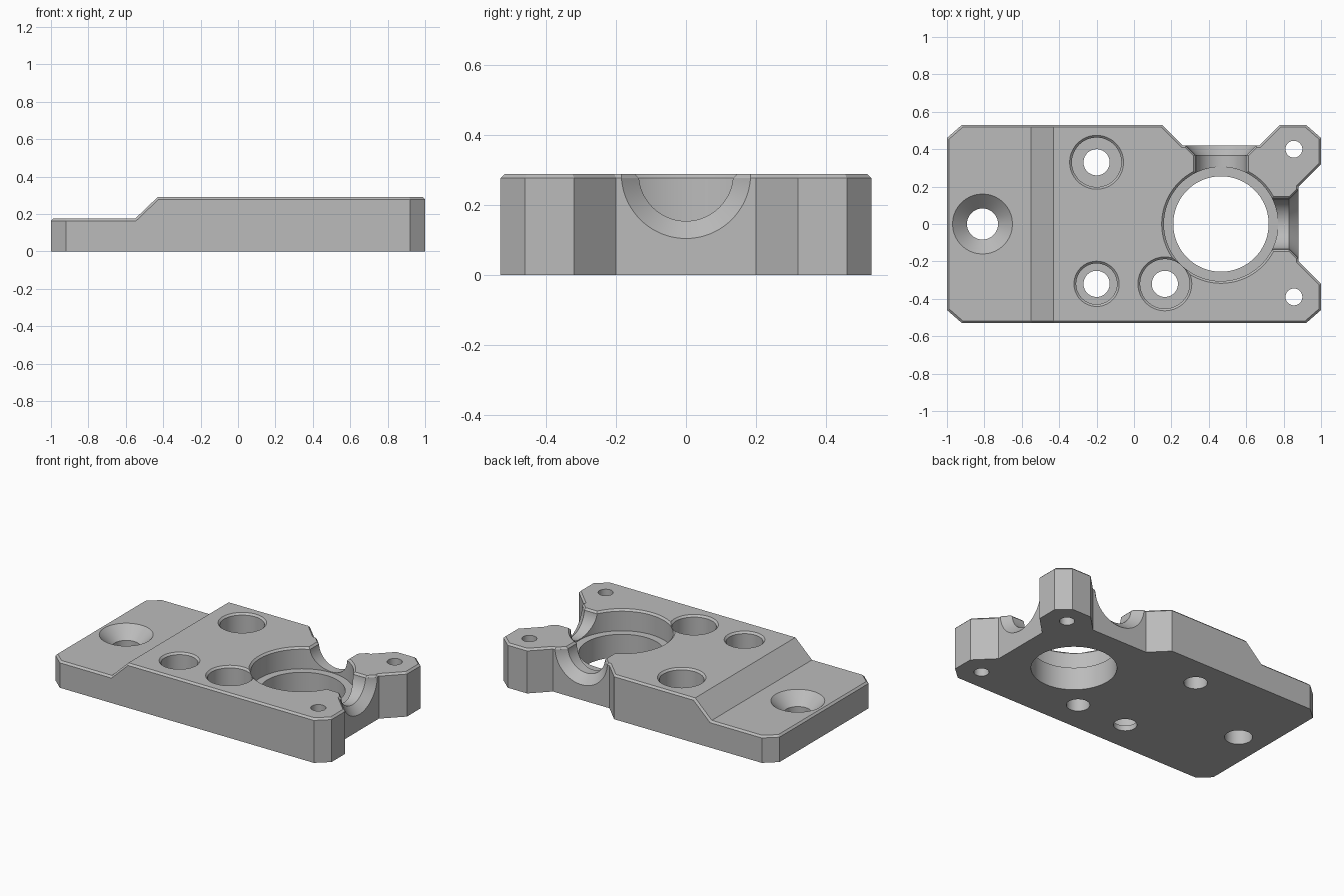
import bpy, bmesh, math
from mathutils import Matrix, Vector

cube = bpy.data.objects.get("Cube")
if cube:
    bpy.data.objects.remove(cube)

TOP, LOW, CH = 0.29, 0.175, 0.012
BORE = Vector((0.465, 0, 0))

grey = bpy.data.materials.new("machined grey")
grey.use_nodes = True
grey.diffuse_color = (0.5, 0.5, 0.5, 1)
grey.node_tree.nodes["Principled BSDF"].inputs["Base Color"].default_value = (0.5, 0.5, 0.5, 1)


def make(name, bm):
    bmesh.ops.recalc_face_normals(bm, faces=bm.faces[:])
    mesh = bpy.data.meshes.new(name)
    bm.to_mesh(mesh)
    bm.free()
    mesh.materials.append(grey)
    obj = bpy.data.objects.new(name, mesh)
    bpy.context.collection.objects.link(obj)
    return obj


def loft(name, lower, upper, matrix=Matrix()):
    """Solid between two matching outlines."""
    bm = bmesh.new()
    a = [bm.verts.new(matrix @ Vector(p)) for p in lower]
    b = [bm.verts.new(matrix @ Vector(p)) for p in upper]
    bm.faces.new(a)
    bm.faces.new(b)
    n = len(a)
    for i in range(n):
        j = (i + 1) % n
        bm.faces.new((a[i], a[j], b[j], b[i]))
    return make(name, bm)


def lathe(name, profile, matrix, sides=96):
    """Solid turned about local z from (radius, height) pairs."""
    bm = bmesh.new()
    rings = [[bm.verts.new(matrix @ Vector((r * math.cos(t), r * math.sin(t), z)))
              for t in (math.tau * (i + 0.5) / sides for i in range(sides))]
             for r, z in profile]
    bm.faces.new(rings[0])
    bm.faces.new(rings[-1])
    for a, b in zip(rings, rings[1:]):
        for i in range(sides):
            j = (i + 1) % sides
            bm.faces.new((a[i], a[j], b[j], b[i]))
    return make(name, bm)


def boolean(target, tool, operation="DIFFERENCE"):
    tool.hide_render = True
    mod = target.modifiers.new("cut", "BOOLEAN")
    mod.operation, mod.solver, mod.object = operation, "EXACT", tool
    bpy.context.view_layer.objects.active = target
    bpy.ops.object.modifier_apply(modifier=mod.name)
    bpy.data.objects.remove(tool)


# Plate outline crossed with the stepped side profile
outline = [(-1, -0.46), (-0.92, -0.53), (0.92, -0.53), (1, -0.46), (1, -0.32),
           (0.88, -0.2), (0.88, 0.2), (1, 0.32), (1, 0.46), (0.92, 0.53),
           (0.78, 0.53), (0.67, 0.42), (0.26, 0.42), (0.15, 0.53),
           (-0.92, 0.53), (-1, 0.46)]
plate = loft("mounting_plate", [(x, y, 0) for x, y in outline],
             [(x, y, 0.5) for x, y in outline])
side = [(-1.1, -0.1), (1.1, -0.1), (1.1, TOP), (-0.43, TOP), (-0.55, LOW), (-1.1, LOW)]
boolean(plate, loft("step_profile", [(x, -1, z) for x, z in side],
                    [(x, 1, z) for x, z in side]), "INTERSECT")

# Chamfer round the top rim
bm = bmesh.new()
bm.from_mesh(plate.data)
bm.normal_update()
rim = [e for e in bm.edges if len(e.link_faces) == 2
       and max(f.normal.z for f in e.link_faces) > 0.5
       and abs(min(f.normal.z for f in e.link_faces)) < 0.1]
bmesh.ops.bevel(bm, geom=rim, offset=CH, offset_type="OFFSET", segments=1,
                affect="EDGES", clamp_overlap=True)
bm.to_mesh(plate.data)
bm.free()


# Counterbored holes: x, y, bore radius, hole radius, floor height
def counterbore(x, y, outer, inner, floor):
    profile = [(inner, -0.1), (inner, floor), (outer, floor), (outer, TOP - CH),
               (outer + 2 * CH, TOP + CH)]
    boolean(plate, lathe("counterbore", profile, Matrix.Translation((x, y, 0))))


for hole in [(BORE.x, 0, 0.305, 0.255, 0.15), (-0.2, 0.33, 0.132, 0.07, 0.1),
             (-0.2, -0.32, 0.109, 0.07, 0.035), (0.165, -0.32, 0.132, 0.07, 0.1)]:
    counterbore(*hole)

# Countersunk hole on the low step, and the small corner holes
boolean(plate, lathe("countersink", [(0.083, -0.1), (0.083, LOW - 0.077), (0.18, LOW + 0.02)],
                     Matrix.Translation((-0.81, 0, 0))))
for y in (0.4, -0.39):
    boolean(plate, lathe("corner_hole", [(0.045, -0.1), (0.045, 0.5)],
                         Matrix.Translation((0.855, y, 0)), 48))

# Flared half-round channels leading out of the large bore
for angle in (0, math.pi / 2):
    place = Matrix.Translation(BORE) @ Matrix.Rotation(angle, 4, "Z")
    axis = Matrix.Translation((0, 0, TOP)) @ Matrix.Rotation(math.pi / 2, 4, "Y")
    flare = [(0.135, 0.1), (0.135, 0.365), (0.21, 0.44)]
    boolean(plate, lathe("channel", flare, place @ axis))
    half = [(u, r) for r, u in flare]

    def edge(grow, z):
        return ([(u, r + grow, z) for u, r in half]
                + [(u, -r - grow, z) for u, r in reversed(half)])
    boolean(plate, loft("channel_chamfer", edge(0, TOP - CH), edge(2 * CH, TOP + CH), place))

# Smooth the bores, keep machined edges crisp
bpy.ops.object.select_all(action="DESELECT")
plate.select_set(True)
bpy.context.view_layer.objects.active = plate
bpy.ops.object.shade_smooth_by_angle(angle=math.radians(25))
